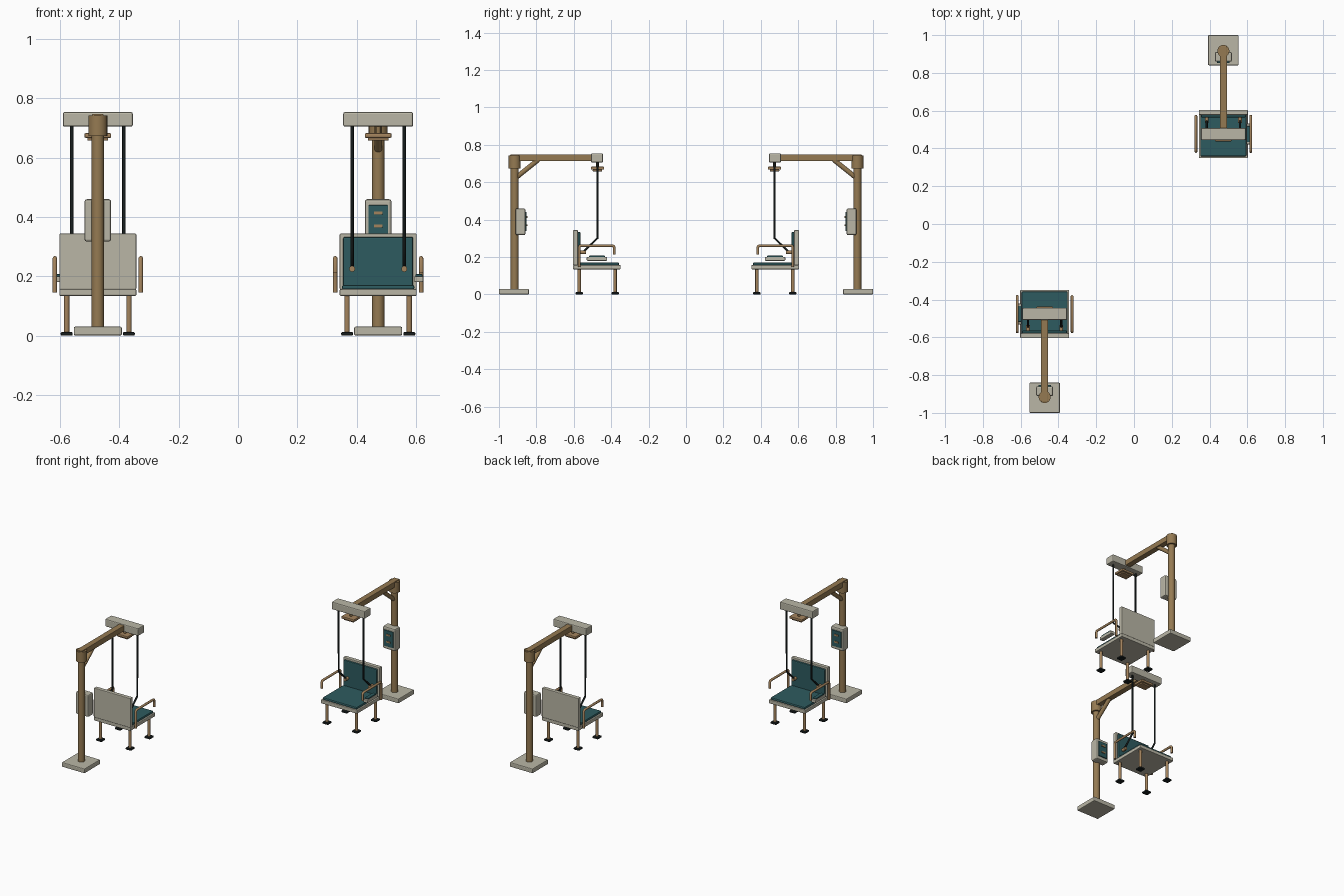
import bpy, math
from mathutils import Vector, Matrix

if "Cube" in bpy.data.objects:
    bpy.data.objects.remove(bpy.data.objects["Cube"])


def material(name, rgb):
    m = bpy.data.materials.new(name)
    m.diffuse_color = (*rgb, 1)
    m.use_nodes = True
    m.node_tree.nodes["Principled BSDF"].inputs["Base Color"].default_value = m.diffuse_color
    return m


BEIGE = material("warm grey", (0.49, 0.47, 0.38))
TEAL = material("dark teal", (0.027, 0.105, 0.115))
TAN = material("bronze", (0.30, 0.195, 0.085))
COPPER = material("light bronze", (0.37, 0.23, 0.11))
BLACK = material("black rubber", (0.008, 0.012, 0.012))
CX = 0.473          # station centre in x
parts = []


def finish(ob, name, mat):
    ob.name = name
    ob.data.materials.clear()
    ob.data.materials.append(mat)
    parts.append(ob)
    return ob


def box(name, mat, x, y, z, bevel=0.003):
    """Bevelled box from (min, max) ranges; x is relative to the station centre."""
    bpy.ops.mesh.primitive_cube_add(size=1)
    ob = bpy.context.object
    lo, hi = Vector((x[0], y[0], z[0])), Vector((x[1], y[1], z[1]))
    ob.data.transform(Matrix.Translation((lo + hi) / 2) @ Matrix.Diagonal((*(hi - lo), 1)))
    if bevel:
        b = ob.modifiers.new("bevel", "BEVEL")
        b.width, b.segments = bevel, 2
    return finish(ob, name, mat)


def rod(name, mat, a, b, r, sides=24):
    a, b = Vector(a), Vector(b)
    d = b - a
    bpy.ops.mesh.primitive_cylinder_add(radius=r, depth=d.length, vertices=sides)
    ob = bpy.context.object
    ob.data.transform(Matrix.Translation((a + b) / 2) @ d.to_track_quat("Z", "Y").to_matrix().to_4x4())
    bpy.ops.object.shade_smooth_by_angle(angle=math.radians(40))
    return finish(ob, name, mat)


def tube(name, mat, pts, r):
    """Round tube along a path."""
    cu = bpy.data.curves.new(name, "CURVE")
    cu.dimensions = "3D"
    cu.bevel_depth, cu.bevel_resolution, cu.use_fill_caps = r, 3, True
    s = cu.splines.new("POLY")
    s.points.add(len(pts) - 1)
    for p, c in zip(s.points, pts):
        p.co = (*c, 1)
    ob = bpy.data.objects.new(name, cu)
    bpy.context.collection.objects.link(ob)
    bpy.ops.object.select_all(action="DESELECT")
    ob.select_set(True)
    bpy.context.view_layer.objects.active = ob
    bpy.ops.object.convert(target="MESH")
    ob = bpy.context.object
    bpy.ops.object.shade_smooth_by_angle(angle=math.radians(50))
    return finish(ob, name, mat)


# Post, base and overhead arm
box("base_plate", BEIGE, (-0.081, 0.081), (0.84, 1.0), (0, 0.03), 0.005)
rod("post", TAN, (0, 0.916, 0.028), (0, 0.916, 0.70), 0.021)
rod("post_collar", TAN, (0, 0.916, 0.674), (0, 0.916, 0.742), 0.032)
box("overhead_arm", TAN, (-0.019, 0.019), (0.48, 0.94), (0.712, 0.748))
rod("arm_brace", TAN, (0, 0.908, 0.625), (0, 0.79, 0.72), 0.013, 16)

# Hanging head with its lower boss
box("head_bar", BEIGE, (-0.118, 0.118), (0.444, 0.508), (0.705, 0.754), 0.006)
rod("boss_stem", TAN, (0, 0.474, 0.67), (0, 0.474, 0.71), 0.008, 12)
box("boss_plate", COPPER, (-0.045, 0.045), (0.438, 0.509), (0.667, 0.683), 0.004)
box("boss_lower", COPPER, (-0.035, 0.035), (0.448, 0.499), (0.658, 0.668), 0.003)

# Seat and backrest
box("seat_frame", BEIGE, (-0.13, 0.13), (0.349, 0.604), (0.134, 0.157), 0.004)
box("seat_cushion", TEAL, (-0.122, 0.122), (0.358, 0.58), (0.155, 0.171), 0.006)
box("backrest_panel", BEIGE, (-0.13, 0.13), (0.578, 0.604), (0.155, 0.344), 0.004)
box("backrest_cushion", TEAL, (-0.118, 0.118), (0.564, 0.58), (0.163, 0.333), 0.005)

for side, s in (("left", -1), ("right", 1)):
    # Legs with rubber feet
    for end, y in (("front", 0.379), ("rear", 0.571)):
        x = s * 0.105
        rod(f"{side}_{end}_leg", COPPER, (x, y, 0.008), (x, y, 0.14), 0.009, 16)
        box(f"{side}_{end}_foot", BLACK, (x - 0.02, x + 0.02), (y - 0.02, y + 0.02), (0, 0.012), 0.004)
    # Armrest rail
    x = s * 0.145
    tube(f"{side}_armrest", COPPER, [
        (x, 0.571, 0.146), (x, 0.571, 0.252), (x, 0.568, 0.258), (x, 0.562, 0.261),
        (x, 0.394, 0.261), (x, 0.387, 0.258), (x, 0.384, 0.252), (x, 0.384, 0.213)], 0.0075)
    # Hanging cable, thicker bent end and anchor
    x = s * 0.088
    tube(f"{side}_cable", BLACK, [(x, 0.474, 0.71), (x, 0.474, 0.30), (x, 0.545, 0.232)], 0.0058)
    rod(f"{side}_cable_anchor", COPPER, (x, 0.535, 0.225), (x, 0.568, 0.225), 0.010, 16)

# Side control pad on the right armrest
box("side_pad", BEIGE, (0.122, 0.152), (0.422, 0.531), (0.18, 0.2), 0.004)
box("side_pad_top", TEAL, (0.125, 0.149), (0.434, 0.518), (0.199, 0.207), 0.002)

# Control box on the post
box("control_box", BEIGE, (-0.045, 0.045), (0.859, 0.911), (0.317, 0.46), 0.008)
box("control_panel", TEAL, (-0.033, 0.033), (0.853, 0.862), (0.338, 0.44), 0.002)
for i, z in enumerate((0.414, 0.370)):
    box(f"control_button_{i + 1}", COPPER, (-0.014, 0.014), (0.848, 0.855), (z - 0.005, z + 0.005), 0.001)

# Place the station and repeat it turned half round
place = Matrix.Translation((CX, 0, 0))
turn = Matrix.Rotation(math.pi, 4, "Z")
for ob in list(parts):
    twin = ob.copy()
    twin.name = ob.name + "_opposite"
    bpy.context.collection.objects.link(twin)
    ob.matrix_world = place
    twin.matrix_world = turn @ place
